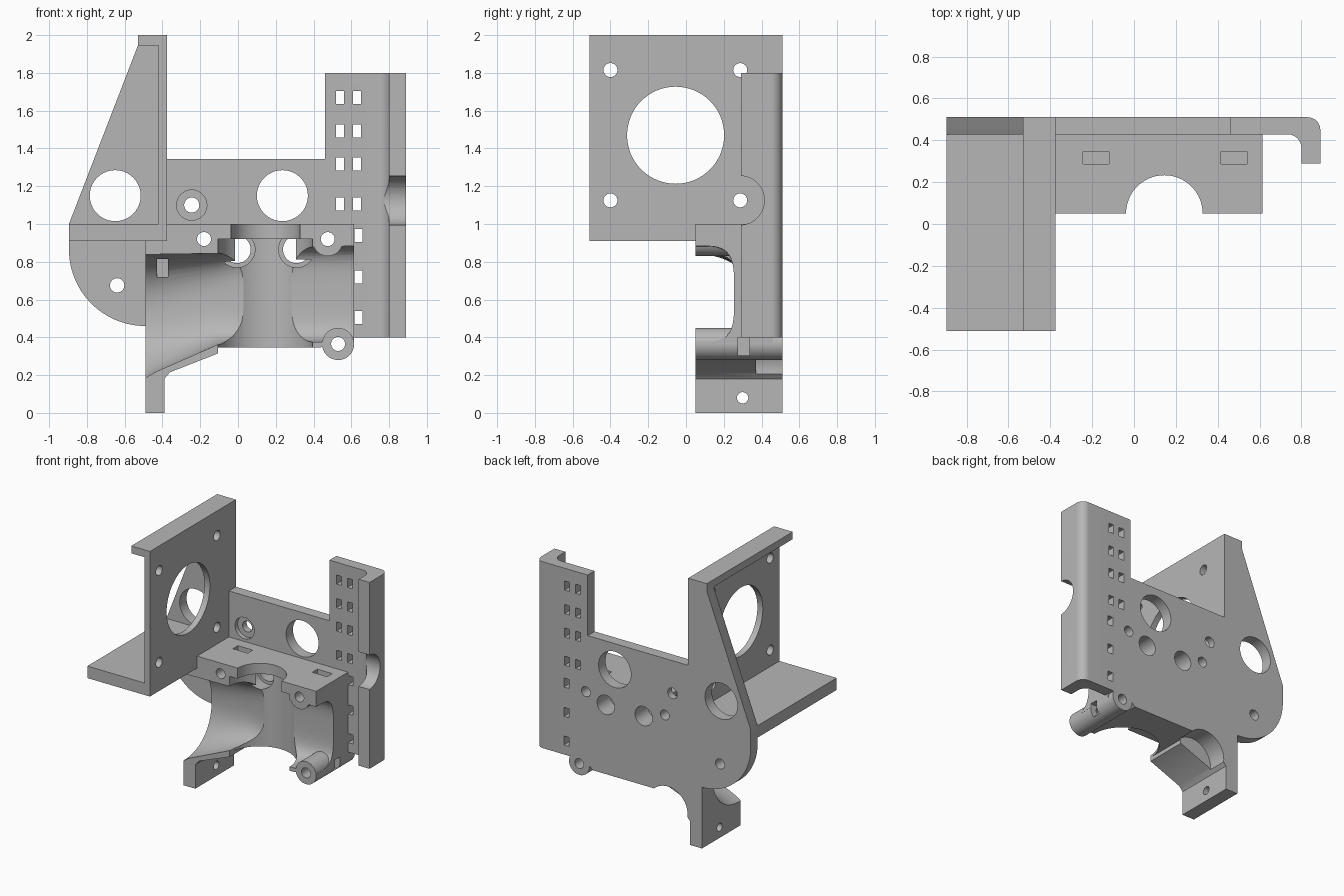
import bpy, bmesh, math

if "Cube" in bpy.data.objects:
    bpy.data.objects.remove(bpy.data.objects["Cube"])

grey = bpy.data.materials.new("plain_grey")
grey.diffuse_color = (0.47, 0.47, 0.47, 1)
grey.use_nodes = True
grey.node_tree.nodes["Principled BSDF"].inputs["Base Color"].default_value = grey.diffuse_color


def place(axis, u, v, w):
    return {"x": (w, u, v), "y": (u, w, v), "z": (u, v, w)}[axis]


def loft(name, rings):
    """Solid skinned through rings of equal point count."""
    bm = bmesh.new()
    vs = [[bm.verts.new(p) for p in ring] for ring in rings]
    n = len(vs[0])
    for a, b in zip(vs, vs[1:]):
        for i in range(n):
            j = (i + 1) % n
            bm.faces.new((a[i], a[j], b[j], b[i]))
    bm.faces.new(vs[0])
    bm.faces.new(vs[-1])
    bmesh.ops.recalc_face_normals(bm, faces=bm.faces)
    me = bpy.data.meshes.new(name)
    bm.to_mesh(me)
    bm.free()
    me.materials.append(grey)
    ob = bpy.data.objects.new(name, me)
    bpy.context.collection.objects.link(ob)
    return ob


def prism(name, axis, pts, a, b):
    return loft(name, [[place(axis, u, v, w) for u, v in pts] for w in (a, b)])


def arc(cu, cv, r, a0, a1, n=12):
    return [(cu + r * math.cos(math.radians(a0 + (a1 - a0) * i / n)),
             cv + r * math.sin(math.radians(a0 + (a1 - a0) * i / n))) for i in range(n + 1)]


def rod(name, axis, u, v, r, a, b, n=48):
    return prism(name, axis, arc(u, v, r, 0, 360, n)[:-1], a, b)


def box(name, x0, x1, y0, y1, z0, z1):
    return prism(name, "z", [(x0, y0), (x1, y0), (x1, y1), (x0, y1)], z0, z1)


def combine(ob, other, op):
    m = ob.modifiers.new(op, "BOOLEAN")
    m.operation, m.solver, m.object = op, "EXACT", other
    bpy.context.view_layer.objects.active = ob
    bpy.ops.object.modifier_apply(modifier=m.name)
    bpy.data.objects.remove(other)


def cut(other):
    combine(body, other, "DIFFERENCE")


def add(other):
    combine(body, other, "UNION")


# Duct block with slanted floor and leg
under = [(-0.49, 0), (-0.39, 0), (-0.39, 0.18), (-0.36, 0.215),
         (-0.105, 0.315), (-0.105, 0.345), (0.42, 0.345)]
body = prism("carriage_bracket", "y",
             under + [(0.615, 0.37), (0.615, 1.0), (-0.38, 1.0), (-0.38, 0.95), (-0.49, 0.95)],
             0.05, 0.46)


# Air duct: rounded section narrowing from the fan side to the right
def section(x, z0, z1, depth, power, n=48):
    ring = []
    for i in range(n):
        t = 2 * math.pi * (i + 0.5) / n
        c, s = math.cos(t), math.sin(t)
        y = 0.05 + depth * math.copysign(abs(c) ** (2 / power), c)
        z = (z0 + z1) / 2 + (z1 - z0) / 2 * math.copysign(abs(s) ** (2 / power), s)
        ring.append((x, y, z))
    return ring


cut(loft("duct_cutter", [section(-0.52, 0.165, 0.84, 0.345, 2.2),
                         section(-0.44, 0.215, 0.84, 0.325, 2.3),
                         section(-0.11, 0.36, 0.845, 0.245, 2.9),
                         section(0.10, 0.375, 0.87, 0.21, 4),
                         section(0.65, 0.375, 0.885, 0.205, 4)]))
# Vertical cooler chamber and its top opening
cut(rod("chamber_cutter", "z", 0.145, 0.05, 0.25, 0.25, 0.92, 64))
cut(rod("opening_cutter", "z", 0.145, 0.05, 0.183, 0.8, 1.1, 64))

# Screw bosses
add(rod("upper_boss", "y", 0.475, 0.91, 0.08, 0.05, 0.44))
add(rod("lower_boss", "y", 0.53, 0.365, 0.085, 0.05, 0.51))

# Back plate with gusset and rounded corner
add(prism("back_plate", "y",
          arc(-0.49, 0.865, 0.405, 180, 270, 24) + under +
          [(0.46, 0.385), (0.615, 0.4), (0.615, 1.345), (-0.375, 1.345), (-0.375, 2),
           (-0.53, 2), (-0.53, 1.945), (-0.895, 1.0)], 0.428, 0.51))

# Hooked column
add(prism("hooked_column", "z",
          [(0.46, 0.428), (0.46, 0.51)] + arc(0.83, 0.45, 0.06, 90, 0) +
          [(0.89, 0.29), (0.80, 0.29)] + arc(0.735, 0.363, 0.065, 0, 90), 0.4, 1.8))

# Motor bracket: wall, shelf and top lip
add(prism("motor_bracket", "y",
          [(-0.895, 0.91), (-0.375, 0.91), (-0.375, 2), (-0.53, 2), (-0.53, 1.945),
           (-0.42, 1.945), (-0.42, 1.0), (-0.895, 1.0)], -0.51, 0.46))

# Motor wall holes
cut(rod("motor_hole", "x", -0.055, 1.47, 0.257, -0.45, -0.33, 64))
for y in (-0.4, 0.287):
    for z in (1.125, 1.815):
        cut(rod("motor_screw", "x", y, z, 0.037, -0.45, -0.33, 24))

# Notch in the hook
cut(rod("hook_notch", "x", 0.285, 1.125, 0.13, 0.66, 1.0))

# Round holes through the back
for x, z, r, y0 in [(-0.65, 1.15, 0.135, 0.3), (0.235, 1.15, 0.135, 0.3),
                    (-0.245, 1.1, 0.04, 0.3), (-0.64, 0.675, 0.038, 0.3),
                    (-0.18, 0.92, 0.037, 0.0), (0.475, 0.92, 0.037, 0.0),
                    (0.53, 0.365, 0.037, 0.0),
                    (-0.005, 0.865, 0.072, 0.24), (0.31, 0.865, 0.072, 0.24)]:
    cut(rod("hole", "y", x, z, r, y0, 0.6, 40))

# Counterbores
cut(rod("counterbore", "y", -0.245, 1.1, 0.08, 0.38, 0.46))
for x in (-0.005, 0.31):
    cut(rod("counterbore", "y", x, 0.865, 0.095, 0.24, 0.36))

# Cable tie slots
slots = [(x, z) for x in (0.54, 0.631) for z in (1.67, 1.493, 1.317, 1.105)]
for x, z in slots + [(0.637, 0.94), (0.637, 0.72), (0.637, 0.505)]:
    cut(box("tie_slot", x - 0.021, x + 0.021, 0.38, 0.6, z - 0.034, z + 0.034))

# Nut pockets
for x in (-0.182, 0.478):
    cut(box("nut_pocket", x - 0.062, x + 0.062, 0.287, 0.347, 0.87, 1.05))
cut(box("nut_pocket", 0.485, 0.7, 0.275, 0.335, 0.305, 0.4))
cut(box("nut_pocket", -0.43, -0.37, 0.2, 0.34, 0.72, 0.815))

# Round relief behind the duct floor, and the leg's fan screw hole
cut(rod("rear_relief", "y", -0.205, 0.225, 0.165, 0.37, 0.6))
cut(rod("leg_hole", "x", 0.3, 0.08, 0.03, -0.55, -0.33, 24))

bpy.ops.object.select_all(action="DESELECT")
body.select_set(True)
bpy.context.view_layer.objects.active = body
bpy.ops.object.shade_smooth_by_angle(angle=math.radians(30))
